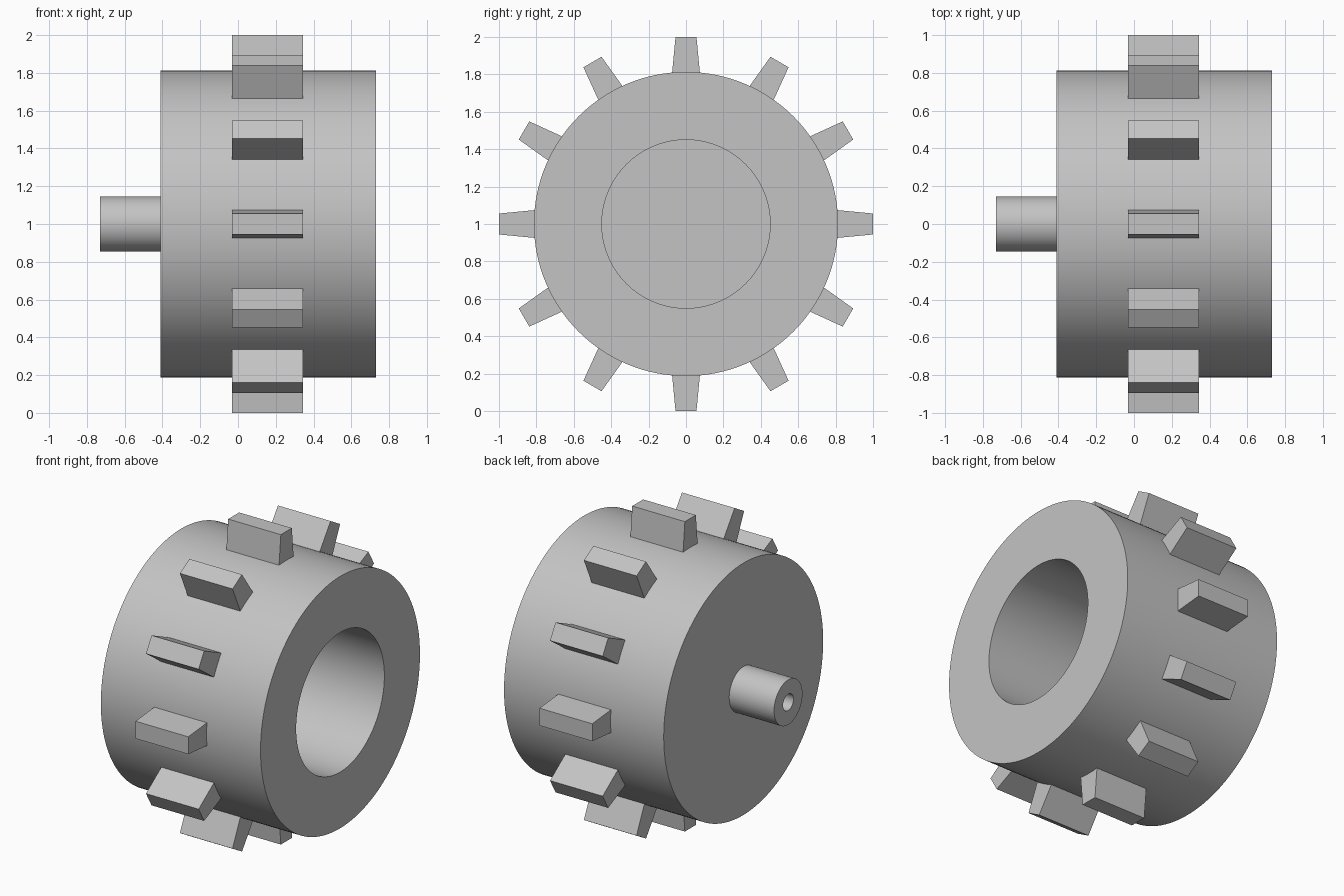
import bpy, bmesh, math
from mathutils import Matrix, Vector

cube = bpy.data.objects.get("Cube")
if cube:
    bpy.data.objects.remove(cube, do_unlink=True)

# One plain grey for the whole model
grey = bpy.data.materials.new("light_grey")
grey.use_nodes = True
colour = (0.55, 0.55, 0.55, 1)
grey.diffuse_color = colour
grey.node_tree.nodes["Principled BSDF"].inputs["Base Color"].default_value = colour

AXIS_Z = 1.0
TEETH = 12


def finish(name, bm, smooth=False):
    bmesh.ops.recalc_face_normals(bm, faces=bm.faces)
    mesh = bpy.data.meshes.new(name)
    bm.to_mesh(mesh)
    bm.free()
    mesh.materials.append(grey)
    obj = bpy.data.objects.new(name, mesh)
    obj.location.z = AXIS_Z
    bpy.context.collection.objects.link(obj)
    if smooth:
        bpy.ops.object.select_all(action='DESELECT')
        obj.select_set(True)
        bpy.context.view_layer.objects.active = obj
        bpy.ops.object.shade_smooth_by_angle(angle=math.radians(30))
    return obj


def lathe(name, profile, steps):
    """Spin an (x, radius) profile around the x axis."""
    bm = bmesh.new()
    verts = [bm.verts.new((x, 0, r)) for x, r in profile]
    edges = [bm.edges.new(pair) for pair in zip(verts, verts[1:])]
    bmesh.ops.spin(bm, geom=verts + edges, cent=(0, 0, 0), axis=(1, 0, 0),
                   angle=math.tau, steps=steps)
    bmesh.ops.remove_doubles(bm, verts=bm.verts, dist=0.0001)
    return finish(name, bm, smooth=True)


# Drum: closed on the left end, with a deep blind bore on the other
lathe("drum", [(-0.41, 0), (-0.41, 0.813), (0.73, 0.813),
               (0.73, 0.45), (-0.2, 0.45), (-0.2, 0)], 128)

# Stub shaft with a small central hole
lathe("shaft", [(-0.41, 0.145), (-0.73, 0.145), (-0.73, 0.053),
                (-0.415, 0.053), (-0.415, 0)], 64)

# Ring of tapered teeth, with roots sunk into the drum
for i in range(TEETH):
    bm = bmesh.new()
    bmesh.ops.create_cube(bm, size=1)
    for v in bm.verts:
        tip = v.co.z > 0
        v.co = Vector((0.157 + v.co.x * 0.376,
                       v.co.y * (0.112 if tip else 0.152),
                       1.0 if tip else 0.79))
    bm.transform(Matrix.Rotation(math.tau * i / TEETH, 4, 'X'))
    finish(f"tooth_{i + 1}", bm)
